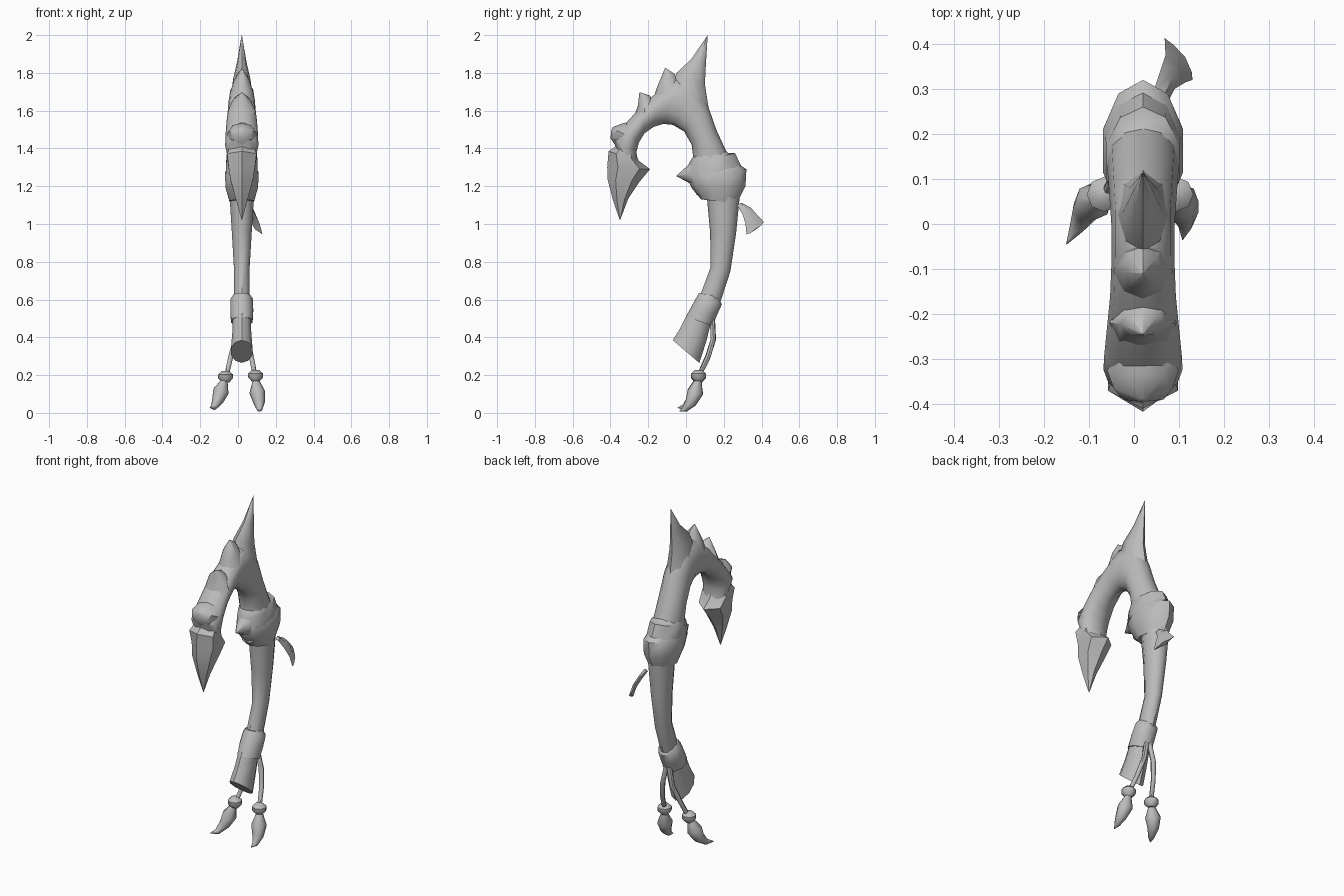
import bpy, bmesh, math
from mathutils import Vector

CX = 0.02  # the weapon's own mid plane

bone = bpy.data.materials.new("bone_grey")
bone.diffuse_color = (0.5, 0.5, 0.5, 1)


def finish(name, bm, angle=45):
    bmesh.ops.remove_doubles(bm, verts=bm.verts, dist=1e-5)
    bmesh.ops.recalc_face_normals(bm, faces=bm.faces)
    me = bpy.data.meshes.new(name)
    bm.to_mesh(me)
    bm.free()
    me.materials.append(bone)
    ob = bpy.data.objects.new(name, me)
    bpy.context.collection.objects.link(ob)
    bpy.ops.object.select_all(action='DESELECT')
    ob.select_set(True)
    bpy.context.view_layer.objects.active = ob
    bpy.ops.object.shade_smooth_by_angle(angle=math.radians(angle))
    return ob


def skin(name, rings, angle=45):
    """Bridge equal rings of points and cap both ends."""
    bm = bmesh.new()
    rows = [[bm.verts.new(p) for p in r] for r in rings]
    n = len(rows[0])
    for a, b in zip(rows, rows[1:]):
        for i in range(n):
            j = (i + 1) % n
            bm.faces.new((a[i], a[j], b[j], b[i]))
    bm.faces.new(rows[0])
    bm.faces.new(rows[-1])
    return finish(name, bm, angle)


def loft(name, stations, n=10, angle=45):
    """Stations: outer y, z, inner y, z, half width in x."""
    rings = []
    for oy, oz, iy, iz, w in stations:
        ring = []
        for k in range(n):
            a = 2 * math.pi * k / n
            t = 0.5 - 0.5 * math.cos(a)
            ring.append((CX + w * math.sin(a), oy + (iy - oy) * t, oz + (iz - oz) * t))
        rings.append(ring)
    return skin(name, rings, angle)


def tube(name, pts, n=8):
    """Points: x, y, z, radius."""
    c = [Vector(p[:3]) for p in pts]
    rings = []
    for i, p in enumerate(pts):
        d = (c[min(i + 1, len(c) - 1)] - c[max(i - 1, 0)]).normalized()
        u = d.cross(Vector((0, 1, 0))).normalized()
        v = d.cross(u)
        rings.append([c[i] + p[3] * (u * math.cos(2 * math.pi * k / n) + v * math.sin(2 * math.pi * k / n))
                      for k in range(n)])
    return skin(name, rings)


# handle
loft("shaft", [(.285, 1.15, .11, 1.15, .068), (.265, .95, .128, .95, .055),
               (.235, .75, .13, .77, .043), (.18, .58, .07, .61, .042)])
loft("cuff", [(.17, .615, .07, .635, .045), (.19, .575, .06, .62, .062),
              (.165, .52, .03, .565, .064), (.14, .46, .0, .51, .06), (.12, .47, .02, .505, .04)])
loft("pommel", [(.135, .49, .01, .53, .05), (.105, .37, -.03, .45, .053),
                (.07, .265, -.07, .385, .06)])

# swollen joint between handle and hook
loft("joint_upper_band", [(.20, 1.40, .05, 1.37, .068), (.225, 1.375, .03, 1.345, .08),
                          (.26, 1.375, .015, 1.32, .086), (.30, 1.29, .0, 1.25, .088)])
loft("joint_lower_band", [(.29, 1.31, .01, 1.27, .08), (.32, 1.29, .005, 1.245, .093),
                          (.315, 1.20, .03, 1.19, .091), (.27, 1.11, .08, 1.13, .068)])
loft("joint_spike", [(.06, 1.36, .07, 1.17, .07), (.01, 1.31, .03, 1.21, .045),
                     (-.05, 1.257, -.05, 1.253, .003)], 8)
loft("joint_tooth", [(.08, 1.24, .10, 1.13, .06), (.05, 1.18, .055, 1.155, .03)], 8)

# curved hook arm
loft("hook_arm", [(.25, 1.30, .02, 1.27, .08), (.22, 1.37, .04, 1.34, .08),
                  (.16, 1.50, .03, 1.42, .077), (.115, 1.63, -.01, 1.49, .074),
                  (.06, 1.74, -.07, 1.525, .07), (-.05, 1.77, -.12, 1.53, .07),
                  (-.15, 1.70, -.17, 1.515, .073), (-.24, 1.62, -.22, 1.48, .08),
                  (-.33, 1.52, -.25, 1.43, .086), (-.385, 1.45, -.262, 1.38, .088),
                  (-.365, 1.38, -.255, 1.33, .075)], 12)

# spikes along the outside of the arm
loft("top_spike", [(.125, 1.58, -.09, 1.68, .066), (.10, 1.74, -.05, 1.80, .045),
                   (.105, 1.84, .03, 1.875, .025), (.115, 2.0, .113, 1.998, .001)], 8)
loft("second_spike", [(-.03, 1.72, -.18, 1.64, .066), (-.06, 1.795, -.155, 1.72, .042),
                      (-.108, 1.826, -.112, 1.824, .001)], 8)
loft("third_spike", [(-.16, 1.62, -.28, 1.56, .075), (-.19, 1.68, -.255, 1.625, .05),
                     (-.243, 1.697, -.247, 1.695, .001)], 8)
loft("fourth_spike", [(-.28, 1.54, -.37, 1.41, .08), (-.33, 1.535, -.40, 1.455, .065),
                      (-.388, 1.513, -.395, 1.50, .008)], 8)

# pointed blade at the end of the hook
loft("blade", [(-.36, 1.42, -.265, 1.37, .075), (-.41, 1.385, -.25, 1.335, .09),
               (-.417, 1.30, -.19, 1.29, .08), (-.415, 1.235, -.245, 1.225, .068),
               (-.385, 1.12, -.305, 1.135, .034), (-.35, 1.02, -.349, 1.021, .001)], 6, 35)

# loose strap end behind the joint
strap = [((.045, .30, 1.11), (.075, .27, 1.10)), ((.06, .345, 1.085), (.09, .30, 1.05)),
         ((.07, .375, 1.05), (.115, .315, 1.00)), ((.068, .413, 1.01), (.13, .32, .945))]
rings = []
for a, b in strap:
    a, b = Vector(a), Vector(b)
    m, off = (a + b) / 2, Vector((.009, .004, .006))
    rings.append([a, m + off, b, m - off])
rings.append([v.lerp(Vector((.125, .37, .96)), .35) for v in rings[-1]])
skin("strap_end", rings)

# two hanging cords, each with a bead and a claw
cords = [
    ("left", [(.01, .14, .49, .014), (-.012, .145, .39, .014), (-.038, .115, .30, .013), (-.06, .07, .20, .012)],
     (-.066, .066, .19),
     [(-.072, .06, .17, .018), (-.09, .05, .115, .042), (-.108, .03, .065, .031),
      (-.128, -.01, .03, .016), (-.15, -.045, .027, .001)]),
    ("right", [(.03, .14, .49, .014), (.05, .145, .39, .014), (.072, .115, .29, .013), (.09, .07, .20, .012)],
     (.093, .066, .195),
     [(.095, .065, .17, .018), (.102, .05, .11, .042), (.112, .025, .055, .031),
      (.114, -.005, .02, .016), (.108, -.035, .008, .001)]),
]
for side, cord, (bx, by, bz), claw in cords:
    tube(side + "_cord", cord)
    tube(side + "_bead", [(bx, by, bz + dz, r) for dz, r in
                          ((.033, .018), (.014, .039), (-.008, .039), (-.03, .018))])
    tube(side + "_claw", claw)
